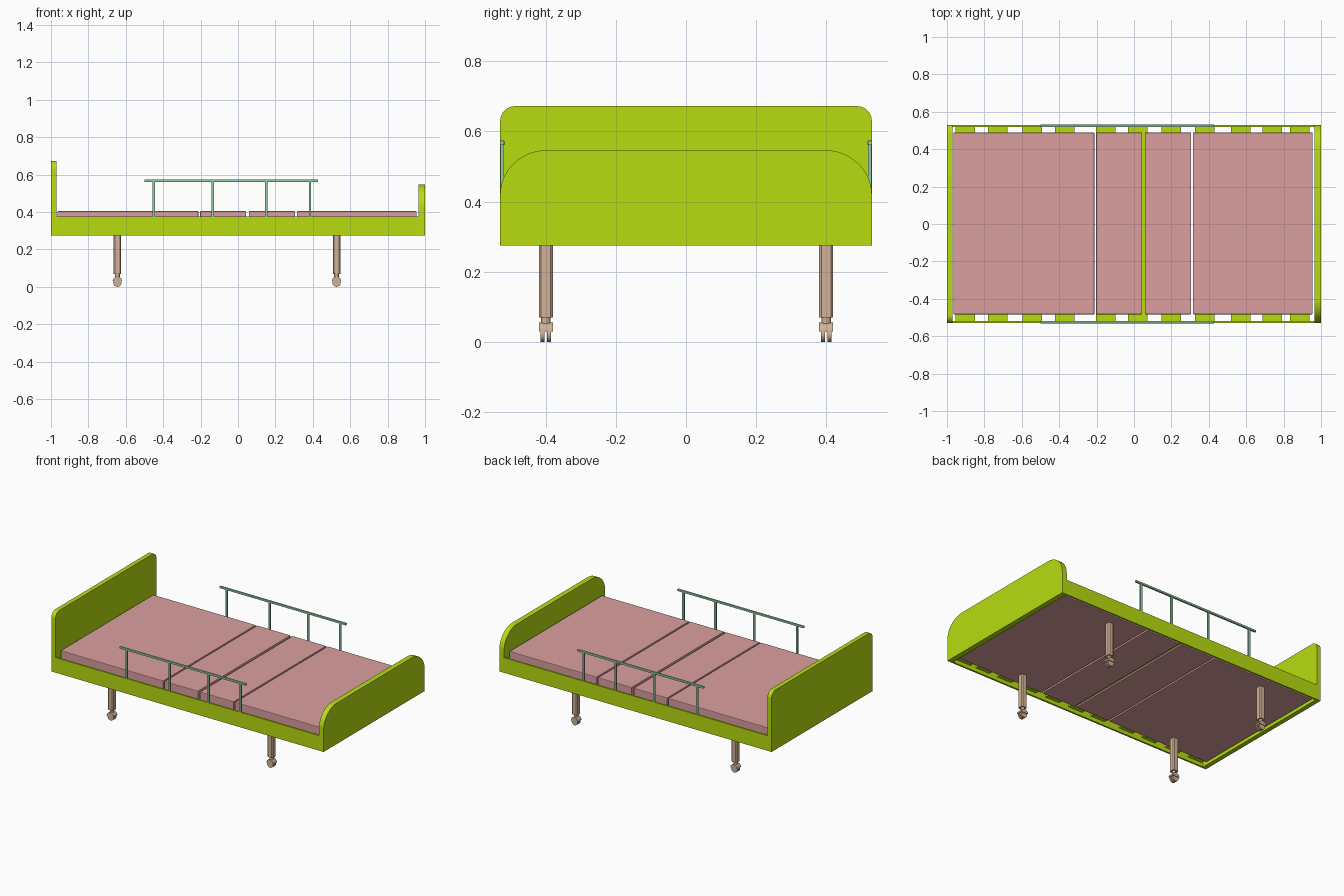
import bpy, bmesh
from math import sin, cos, pi
from mathutils import Vector

if "Cube" in bpy.data.objects:
    bpy.data.objects.remove(bpy.data.objects["Cube"])


def material(name, rgb):
    m = bpy.data.materials.new(name)
    m.diffuse_color = (*rgb, 1)
    m.use_nodes = True
    m.node_tree.nodes["Principled BSDF"].inputs["Base Color"].default_value = m.diffuse_color
    return m


GREEN = material("lime_panel", (0.48, 0.72, 0.005))
PINK = material("pink_mattress", (0.71, 0.35, 0.35))
TAN = material("tan_leg", (0.65, 0.45, 0.31))
MINT = material("mint_rail", (0.30, 0.61, 0.38))


def finish(name, bm, mat, bevel=0, segments=2):
    bmesh.ops.recalc_face_normals(bm, faces=bm.faces)
    me = bpy.data.meshes.new(name)
    bm.to_mesh(me)
    bm.free()
    me.materials.append(mat)
    ob = bpy.data.objects.new(name, me)
    bpy.context.collection.objects.link(ob)
    if bevel:
        mod = ob.modifiers.new("soft_edges", 'BEVEL')
        mod.width, mod.segments = bevel, segments
    return ob


def box(name, x, y, z, mat, bevel=0, segments=2):
    bm = bmesh.new()
    bmesh.ops.create_cube(bm, size=1)
    for v in bm.verts:
        v.co = [a + (b - a) * (c + 0.5) for (a, b), c in zip((x, y, z), v.co)]
    return finish(name, bm, mat, bevel, segments)


def prism(name, pts, start, direction, mat, smooth=True):
    bm = bmesh.new()
    face = bm.faces.new([bm.verts.new(p) for p in pts])
    ext = bmesh.ops.extrude_face_region(bm, geom=[face])
    verts = [g for g in ext["geom"] if isinstance(g, bmesh.types.BMVert)]
    bmesh.ops.translate(bm, verts=verts, vec=direction)
    bmesh.ops.translate(bm, verts=bm.verts, vec=start)
    ob = finish(name, bm, mat)
    if smooth:
        bpy.ops.object.select_all(action='DESELECT')
        ob.select_set(True)
        bpy.context.view_layer.objects.active = ob
        bpy.ops.object.shade_smooth_by_angle()
    return ob


def end_board(name, x0, x1, top, ry, rz, n=12):
    # Board outline: flat bottom, elliptical upper corners
    w, pts = 0.53, [(0, -0.53, 0.275), (0, 0.53, 0.275)]
    arc = [(w - ry + ry * cos(i * pi / 2 / n), top - rz + rz * sin(i * pi / 2 / n))
           for i in range(n + 1)]
    pts += [(0, y, z) for y, z in arc] + [(0, -y, z) for y, z in reversed(arc)]
    return prism(name, pts, Vector((x0, 0, 0)), Vector((x1 - x0, 0, 0)), GREEN)


def disc(name, x, y0, y1, z, r, mat, n=20, arc=2 * pi):
    # Wheel or wheel cover with its axle along y
    count = n if arc == 2 * pi else n + 1
    pts = [(r * cos(arc * i / n), 0, r * sin(arc * i / n)) for i in range(count)]
    return prism(name, pts, Vector((x, y0, z)), Vector((0, y1 - y0, 0)), mat)


# Head and foot boards
end_board("headboard", -1, -0.97, 0.672, 0.042, 0.042)
end_board("footboard", 0.965, 1, 0.547, 0.135, 0.127)

# Mattress sections
for i, (a, b) in enumerate([(-0.965, -0.212), (-0.203, 0.043), (0.058, 0.305), (0.315, 0.955)]):
    box(f"mattress_section_{i + 1}", (a, b), (-0.483, 0.489), (0.29, 0.405), PINK, 0.004)

# Slats under the mattress
for i, x in enumerate([-0.903, -0.728, -0.545, -0.37, -0.152, 0.02,
                       0.198, 0.378, 0.57, 0.738, 0.885]):
    box(f"slat_{i + 1}", (x - 0.052, x + 0.052), (-0.52, 0.52), (0.3, 0.32), GREEN)

for s, side in ((-1, "front"), (1, "back")):
    # Side rail of the frame
    box(f"{side}_side_rail", (-0.97, 0.965), sorted((s * 0.518, s * 0.53)), (0.275, 0.375), GREEN)

    # Safety handrail with posts
    box(f"{side}_handrail", (-0.5, 0.428), sorted((s * 0.518, s * 0.531)), (0.561, 0.574), MINT, 0.002)
    for i, x in enumerate([-0.45, -0.135, 0.15, 0.385]):
        box(f"{side}_handrail_post_{i + 1}", (x - 0.0065, x + 0.0065),
            sorted((s * 0.5195, s * 0.5285)), (0.37, 0.563), MINT)

    # Legs with twin-wheel casters
    for x, end in ((-0.645, "head"), (0.527, "foot")):
        n, y = f"{side}_{end}", s * 0.4
        h, c = 0.02, 0.007
        outline = [(h, -h + c, 0), (h, h - c, 0), (h - c, h, 0), (-h + c, h, 0),
                   (-h, h - c, 0), (-h, -h + c, 0), (-h + c, -h, 0), (h - c, -h, 0)]
        prism(f"{n}_leg", outline, Vector((x, y, 0.07)), Vector((0, 0, 0.225)), TAN, False)
        neck = [(0.013 * cos(i * pi / 6), 0.013 * sin(i * pi / 6), 0) for i in range(12)]
        prism(f"{n}_caster_neck", neck, Vector((x, y, 0.045)), Vector((0, 0, 0.027)), TAN)
        disc(f"{n}_caster_cover", x, y - 0.02, y + 0.02, 0.03, 0.025, TAN, arc=pi)
        for w in (-1, 1):
            a, b = sorted((y + w * 0.004, y + w * 0.015))
            disc(f"{n}_caster_wheel_{'a' if w < 0 else 'b'}", x, a, b, 0.0225, 0.0225, TAN)
